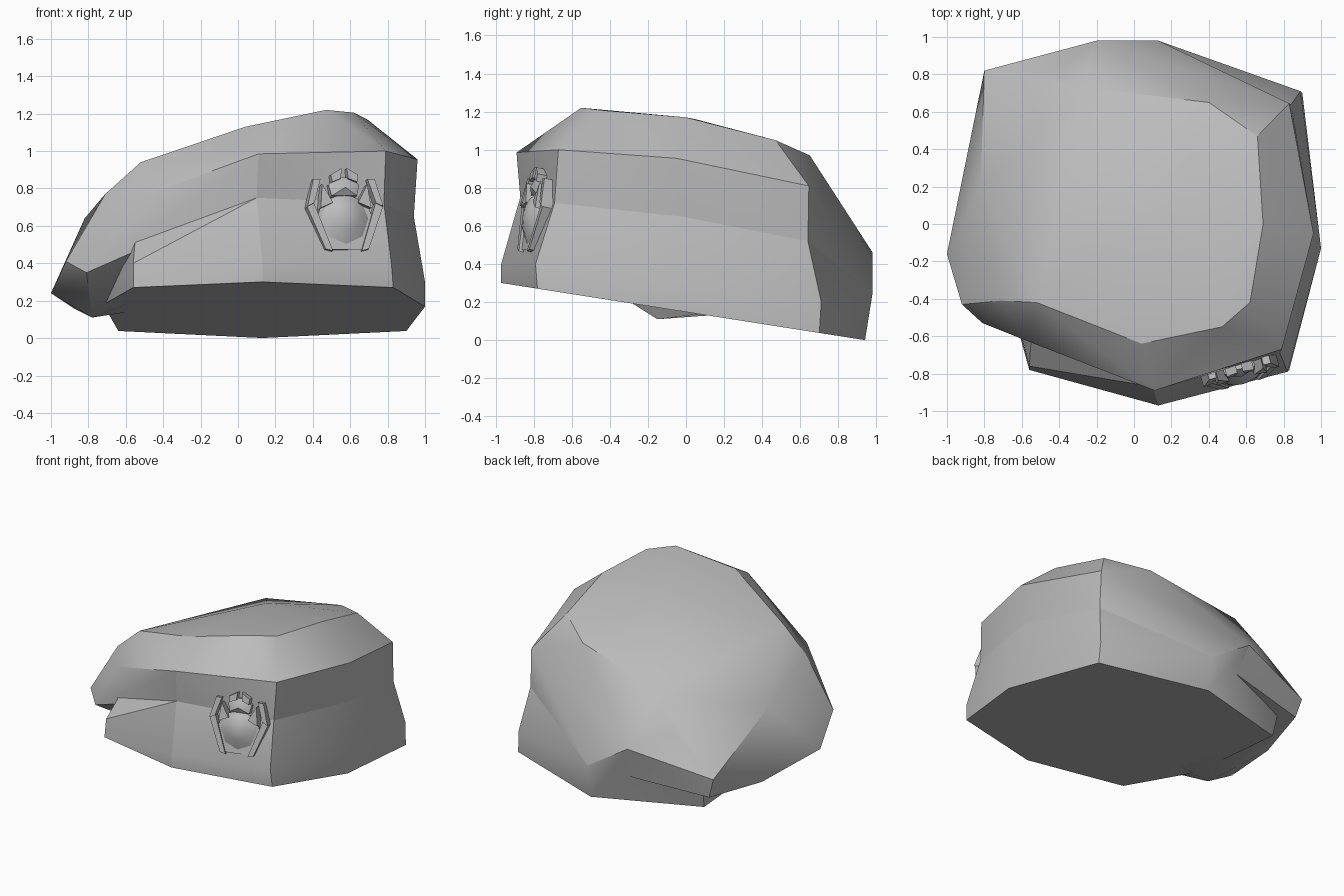
import bpy, bmesh, math
from mathutils import Matrix, Vector

if "Cube" in bpy.data.objects:
    bpy.data.objects.remove(bpy.data.objects["Cube"], do_unlink=True)

stone = bpy.data.materials.new("stone grey")
stone.use_nodes = True
grey = (0.5, 0.5, 0.5, 1)
stone.diffuse_color = grey
stone.node_tree.nodes["Principled BSDF"].inputs["Base Color"].default_value = grey


def finish(name, bm, angle=30):
    """Turn a bmesh into a named stone object with sharp creases."""
    bmesh.ops.recalc_face_normals(bm, faces=bm.faces)
    mesh = bpy.data.meshes.new(name)
    bm.to_mesh(mesh)
    bm.free()
    mesh.materials.append(stone)
    obj = bpy.data.objects.new(name, mesh)
    bpy.context.collection.objects.link(obj)
    bpy.ops.object.select_all(action="DESELECT")
    obj.select_set(True)
    bpy.context.view_layer.objects.active = obj
    bpy.ops.object.shade_smooth_by_angle(angle=math.radians(angle))
    return obj


def chiselled(name, points, matrix=Matrix(), angle=30):
    """Faceted lump: the convex skin around a few corner points."""
    bm = bmesh.new()
    for p in points:
        bm.verts.new(matrix @ Vector(p))
    result = bmesh.ops.convex_hull(bm, input=bm.verts)
    loose = [v for v in result["geom_interior"] if isinstance(v, bmesh.types.BMVert)]
    bmesh.ops.delete(bm, geom=loose, context="VERTS")
    return finish(name, bm, angle)


# Waist ring shared by both halves, so the wall pinches in between them
waist = [(.78, -.69, .72), (.1, -.87, .75), (-.55, -.62, .52), (.94, -.03, .65),
         (.84, .64, .52), (.13, .98, .25), (-.2, .98, .46), (-.66, .75, .25)]

# Foot: slanted flat underside, given by plan corners on a tilted plane
foot_plan = [(.13, -.97), (.83, -.78), (1, -.13), (.9, .7),
             (.13, .94), (-.64, .7), (-.72, -.2), (-.56, -.78)]
foot = [(x, y, max(0, .148 - .157 * y)) for x, y in foot_plan]
skirt = [(.82, -.79, .4), (.13, -.97, .4), (-.56, -.76, .4), (1, -.13, .3),
         (.89, .71, .2), (-.7, -.2, .35)]
chiselled("lower_rock", foot + skirt + waist)

# Crown: brow edge, summit and back ridge
brow = [(.79, -.67, 1), (.11, -.89, .985), (-.56, -.63, .74), (.96, -.05, .955), (.83, .645, .81)]
summit = [(.47, -.55, 1.22), (.62, -.42, 1.205), (.69, 0, 1.17), (.2, .05, 1.16),
          (.04, -.64, 1.13), (-.52, -.42, .94), (-.71, -.41, .77), (.66, .47, 1.05)]
ridge = [(.4, .65, .97), (-.28, .73, .81), (-.45, .81, .6)]
# Overhanging lip down one side
lip = [(-.92, -.43, .41), (-.81, -.53, .35), (-1, -.16, .24), (-.78, -.15, .11),
       (-.88, .36, .16), (-.755, .805, .18), (-.8, .82, .33), (-.82, .2, .64)]
chiselled("upper_rock", waist + brow + summit + ridge + lip)

# Carved beetle on the front wall: local axes are across, up, out
across = Vector((1, .27, 0)).normalized()
out = across.cross(Vector((0, .22, 1))).normalized()
up = out.cross(across)
wall = Matrix((across, up, out)).transposed().to_4x4()
wall.translation = (.57, -.8, .67)


def slab(outline, low, high):
    return [(a, b, h) for a, b in outline for h in (low, high)]


def mirrored(points, side):
    return [(a * side, b, h) for a, b, h in points]


# Backing body and domed shell
body = [(-.1, -.2), (.09, -.2), (.16, -.05), (.12, .07), (-.12, .07), (-.16, -.05)]
chiselled("beetle_body", slab(body, -.08, .0), wall)
rim = [(.13 * math.sin(t * math.tau / 8), .14 * math.cos(t * math.tau / 8) - .03, 0)
       for t in range(8)]
dome = [(a * .6, b * .6, .035) for a, b, h in rim] + [(0, -.02, .055)]
chiselled("beetle_shell", rim + dome, wall, 40)

# Legs curling up either side, with spikes hugging the shell
for side, label in ((1, "left"), (-1, "right")):
    for part, outline, top in (
            ("leg_lower", [(.08, -.21), (.12, -.2), (.21, .03), (.17, .05)], .015),
            ("leg_upper", [(.17, .05), (.21, .03), (.17, .18), (.13, .18)], .025),
            ("spike", [(.07, .05), (.14, .02), (.125, .15)], .035)):
        chiselled(label + "_" + part, mirrored(slab(outline, -.07, top), side), wall)
    jaw = [(.02, .18), (.07, .16), (.075, .2), (.015, .235)]
    chiselled(label + "_jaw", mirrored(slab(jaw, -.05, .04), side), wall)

# Head
head = [(-.07, .09), (.07, .09), (.085, .15), (.04, .19), (-.04, .19), (-.085, .15)]
chiselled("beetle_head", slab(head, -.06, .015) + [(0, .13, .045)], wall)
